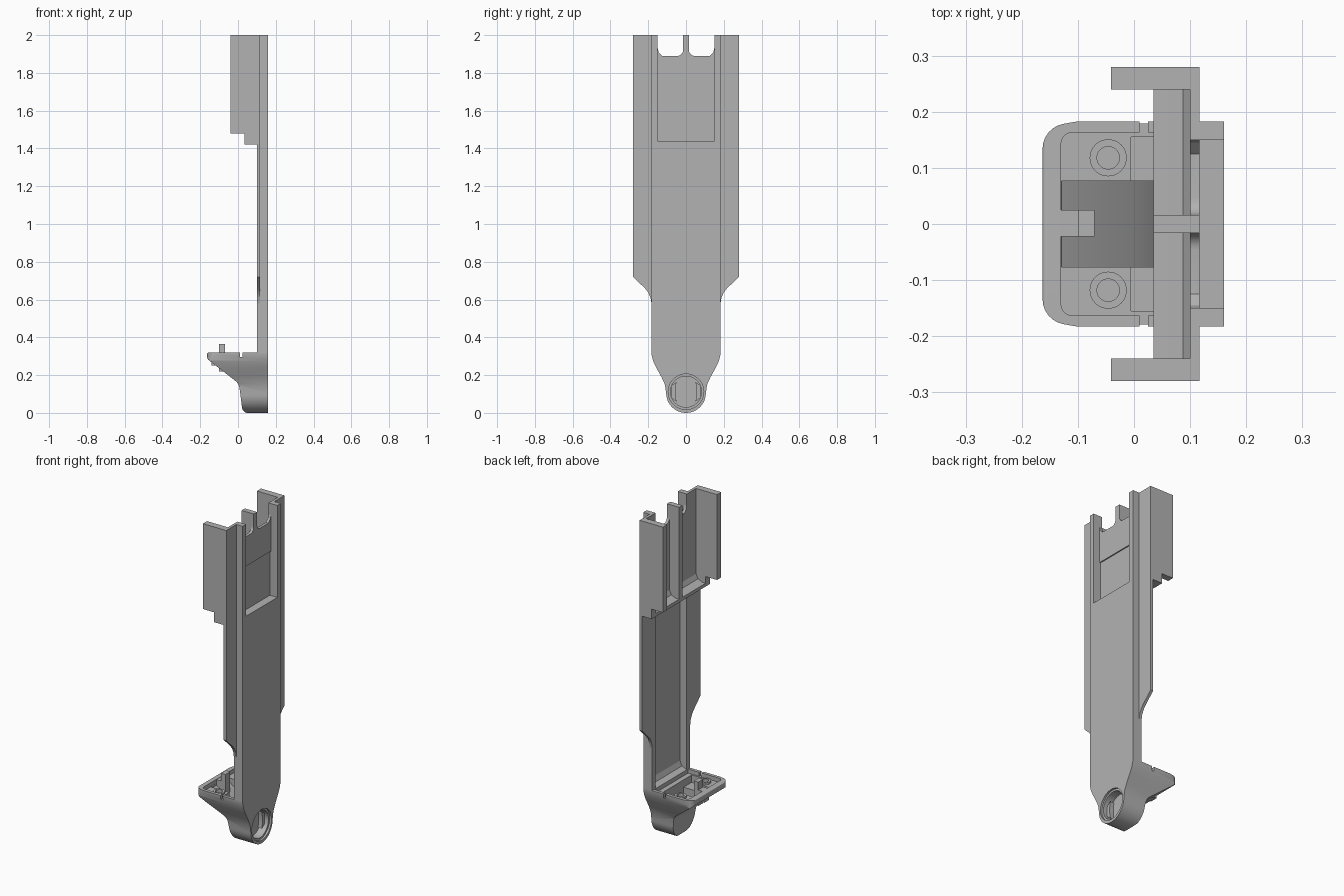
import bpy, bmesh, math
from mathutils import Vector

if "Cube" in bpy.data.objects:
    bpy.data.objects.remove(bpy.data.objects["Cube"])

mat = bpy.data.materials.new("plain grey")
mat.diffuse_color = (0.45, 0.45, 0.45, 1)
mat.use_nodes = True
mat.node_tree.nodes["Principled BSDF"].inputs["Base Color"].default_value = mat.diffuse_color


def rounded(pts, steps=6):
    """Polygon from (a, b[, radius]) points, with filleted corners."""
    out = []
    n = len(pts)
    for i, p in enumerate(pts):
        c = Vector(p[:2])
        if len(p) < 3:
            out.append(c)
            continue
        u = (Vector(pts[i - 1][:2]) - c).normalized()
        v = (Vector(pts[(i + 1) % n][:2]) - c).normalized()
        half = u.angle(v) / 2
        t = p[2] / math.tan(half)
        a, b = c + u * t, c + v * t
        mid = c + (u + v).normalized() * (p[2] / math.sin(half))
        d0, d1 = a - mid, b - mid
        sweep = d0.angle(d1)
        for k in range(steps + 1):
            s = k / steps
            w = (d0 * math.sin((1 - s) * sweep) + d1 * math.sin(s * sweep)) / math.sin(sweep)
            out.append(mid + w)
    return out


def prism(name, axis, pts, lo, hi):
    """Extrude a profile along an axis: x takes (y,z), y takes (x,z), z takes (x,y)."""
    place = {"x": lambda a, b, t: (t, a, b),
             "y": lambda a, b, t: (a, t, b),
             "z": lambda a, b, t: (a, b, t)}[axis]
    bm = bmesh.new()
    face = bm.faces.new([bm.verts.new(place(p[0], p[1], lo)) for p in rounded(pts)])
    ext = bmesh.ops.extrude_face_region(bm, geom=[face])
    move = Vector(place(0, 0, hi - lo))
    bmesh.ops.translate(bm, vec=move, verts=[g for g in ext["geom"] if isinstance(g, bmesh.types.BMVert)])
    bmesh.ops.recalc_face_normals(bm, faces=bm.faces)
    me = bpy.data.meshes.new(name)
    bm.to_mesh(me)
    bm.free()
    me.materials.append(mat)
    ob = bpy.data.objects.new(name, me)
    bpy.context.collection.objects.link(ob)
    return ob


def box(name, x, y, z):
    return prism(name, "z", [(x[0], y[0]), (x[1], y[0]), (x[1], y[1]), (x[0], y[1])], *z)


def disc(name, axis, a, b, r, lo, hi, n=40):
    return prism(name, axis, [(a + r * math.cos(2 * math.pi * i / n),
                               b + r * math.sin(2 * math.pi * i / n)) for i in range(n)], lo, hi)


def combine(ob, other, op):
    mod = ob.modifiers.new(op, "BOOLEAN")
    mod.operation, mod.object, mod.solver = op, other, "EXACT"
    bpy.context.view_layer.objects.active = ob
    bpy.ops.object.modifier_apply(modifier=mod.name)
    bpy.data.objects.remove(other)


# Foot: side profile crossed with the tapering front outline
foot = prism("foot", "y", [
    (0.16, 0), (0.16, 0.32), (-0.163, 0.32, 0.008), (-0.163, 0.285, 0.02),
    (0.005, 0.155, 0.06), (0.025, 0.0, 0.03)], -0.2, 0.2)
arc = [(0.105 * math.cos(a), 0.105 + 0.105 * math.sin(a))
       for a in [math.radians(-180 + 7.5 * i) for i in range(25)]]
outline = arc + [(0.112, 0.15), (0.13, 0.19), (0.158, 0.24), (0.174, 0.275), (0.183, 0.31), (0.183, 0.4),
                 (-0.183, 0.4), (-0.183, 0.31), (-0.174, 0.275), (-0.158, 0.24), (-0.13, 0.19), (-0.112, 0.15)]
combine(foot, prism("cut", "x", outline, -0.3, 0.3), "INTERSECT")
combine(foot, prism("cut", "z", [(0.2, -0.19), (0.2, 0.19), (-0.1, 0.183), (-0.163, 0.172, 0.045),
                                 (-0.163, -0.172, 0.045), (-0.1, -0.183)], -0.1, 0.5), "INTERSECT")

# Basin: shallow recess, deep middle, side slots and screw holes
combine(foot, prism("cut", "z", [(-0.13, -0.163, 0.02), (0.1, -0.163), (0.1, 0.163),
                                 (-0.13, 0.163, 0.02)], 0.295, 0.4), "DIFFERENCE")
combine(foot, prism("cut", "y", [(-0.129, 0.35), (-0.129, 0.285), (0.0, 0.19), (0.045, 0.13),
                                 (0.07, 0.13), (0.07, 0.35)], -0.077, 0.077), "DIFFERENCE")
for s in (-1, 1):
    combine(foot, box("cut", (-0.005, 0.07), sorted((s * 0.06, s * 0.155)), (0.25, 0.4)), "DIFFERENCE")
    combine(foot, disc("ring", "z", -0.046, s * 0.118, 0.033, 0.28, 0.307), "UNION")
    combine(foot, disc("cut", "z", -0.046, s * 0.118, 0.02, 0.235, 0.4), "DIFFERENCE")
    combine(foot, box("cut", (0.01, 0.025), sorted((s * 0.15, s * 0.2)), (0.295, 0.4)), "DIFFERENCE")

# Stepped round socket in the foot, open to the face
combine(foot, disc("cut", "x", 0, 0.112, 0.094, 0.148, 0.2), "DIFFERENCE")
combine(foot, disc("cut", "x", 0, 0.112, 0.082, 0.1, 0.2), "DIFFERENCE")
for s in (-1, 1):
    prism("socket_tab", "x", [(s * 0.078, 0.08), (s * 0.05, 0.06), (s * 0.056, 0.09),
                              (s * 0.056, 0.134), (s * 0.05, 0.164), (s * 0.078, 0.144)], 0.095, 0.125)

# Upright post catching the lid
box("catch_post", (-0.1, -0.07), (-0.022, 0.025), (0.22, 0.365))
box("catch_bridge", (-0.14, -0.1), (-0.022, 0.025), (0.25, 0.318))

# Long face panel with the channel behind it
box("face_panel", (0.145, 0.16), (-0.15, 0.15), (0.32, 1.42))
prism("channel_end", "y", [(0.1, 0.32), (0.145, 0.32), (0.145, 0.365), (0.132, 0.335)], -0.15, 0.15)
box("shelf_front", (0.1, 0.16), (-0.15, 0.15), (1.42, 1.44))

# Window back plate with two rounded notches around the middle tongue
prism("window_plate", "x", [
    (-0.15, 1.42), (0.15, 1.42), (0.15, 1.9), (0.147, 1.89, 0.0025), (0.016, 1.89, 0.03), (0.016, 2.0),
    (-0.016, 2.0), (-0.016, 1.89, 0.03), (-0.147, 1.89, 0.0025), (-0.15, 1.9)], 0.1, 0.11)
prism("window_upper_step", "x", [
    (-0.15, 1.71), (0.15, 1.71), (0.15, 1.93), (0.145, 1.91), (0.125, 1.89), (0.016, 1.89, 0.03),
    (0.016, 2.0), (-0.016, 2.0), (-0.016, 1.89, 0.03), (-0.125, 1.89), (-0.145, 1.91),
    (-0.15, 1.93)], 0.1, 0.117)

# Shelf and rib inside the top housing
box("housing_shelf", (0.035, 0.1), (-0.24, 0.24), (1.42, 1.44))
prism("shelf_fillet", "y", [(0.1, 1.435), (0.1, 1.48), (0.087, 1.453), (0.06, 1.44), (0.06, 1.435)], -0.24, 0.24)
box("middle_rib", (0.035, 0.105), (-0.016, 0.016), (1.43, 2.0))

for s, side in ((-1, "left"), (1, "right")):
    # Channel rail, side flange and housing wall
    box(side + "_rail", (0.1, 0.16), sorted((s * 0.15, s * 0.183)), (0.32, 2.0))
    prism(side + "_flange", "x", [
        (s * 0.17, 0.58), (s * 0.183, 0.58), (s * 0.188, 0.61), (s * 0.2, 0.638), (s * 0.218, 0.66),
        (s * 0.28, 0.72), (s * 0.28, 2.0), (s * 0.17, 2.0)], 0.1, 0.117)
    prism(side + "_housing_wall", "y", [
        (-0.041, 1.48), (0.035, 1.48), (0.035, 1.42), (0.117, 1.42), (0.117, 2.0), (-0.041, 2.0)],
        *sorted((s * 0.24, s * 0.28)))

# Smooth curved parts, keep edges crisp
for ob in bpy.data.objects:
    ob.select_set(True)
bpy.context.view_layer.objects.active = foot
bpy.ops.object.shade_smooth_by_angle(angle=math.radians(30))
